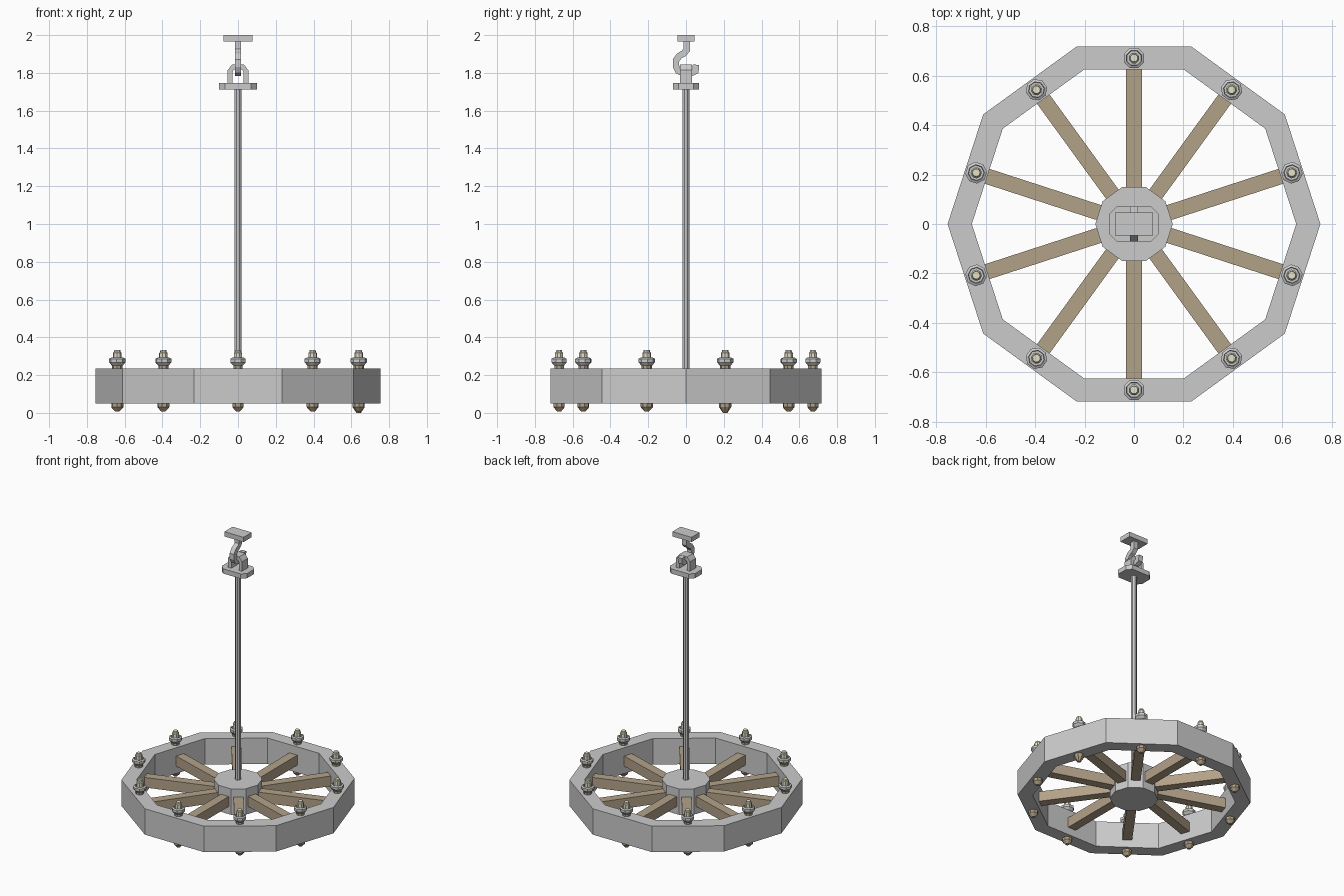
import bpy, bmesh
from math import cos, sin, pi
from mathutils import Vector, Matrix

if "Cube" in bpy.data.objects:
    bpy.data.objects.remove(bpy.data.objects["Cube"])


def material(name, rgb):
    m = bpy.data.materials.new(name)
    m.diffuse_color = (*rgb, 1)
    m.use_nodes = True
    m.node_tree.nodes["Principled BSDF"].inputs["Base Color"].default_value = m.diffuse_color
    return m


WOOD = material("wood", (0.45, 0.36, 0.25))
BRASS = material("tan_metal", (0.45, 0.36, 0.25))
WAX = material("wax", (0.78, 0.76, 0.58))


def finish(name, bm, mat=None):
    bmesh.ops.recalc_face_normals(bm, faces=bm.faces)
    me = bpy.data.meshes.new(name)
    bm.to_mesh(me)
    bm.free()
    ob = bpy.data.objects.new(name, me)
    bpy.context.collection.objects.link(ob)
    if mat:
        me.materials.append(mat)
    return ob


def lathe(name, profile, sides, mat=None, loc=(0, 0, 0), phase=0.0, closed=False):
    """Faceted revolve of (radius, z) points; open profiles get end caps."""
    bm = bmesh.new()
    rings = []
    for r, z in profile:
        rings.append([bm.verts.new((loc[0] + r * cos(phase + 2 * pi * i / sides),
                                    loc[1] + r * sin(phase + 2 * pi * i / sides),
                                    loc[2] + z)) for i in range(sides)])
    pairs = list(zip(rings, rings[1:])) + ([(rings[-1], rings[0])] if closed else [])
    for a, b in pairs:
        for i in range(sides):
            j = (i + 1) % sides
            bm.faces.new((a[i], a[j], b[j], b[i]))
    if not closed:
        bm.faces.new(rings[0])
        bm.faces.new(rings[-1])
    return finish(name, bm, mat)


def box(name, center, size, mat=None, rot=0.0):
    bm = bmesh.new()
    bmesh.ops.create_cube(bm, size=1, matrix=Matrix.Rotation(rot, 4, 'Z')
                          @ Matrix.Translation(center) @ Matrix.Diagonal((*size, 1)))
    return finish(name, bm, mat)


def bent_bar(name, path, thick, width, axis):
    """Flat bar following a path of (u, z); axis 'Y' puts u on y, 'X' on x."""
    bm = bmesh.new()
    pts = [Vector(p) for p in path]
    rings = []
    for i, p in enumerate(pts):
        d0 = (p - pts[i - 1]).normalized() if i else (pts[1] - p).normalized()
        d1 = (pts[i + 1] - p).normalized() if i < len(pts) - 1 else d0
        t = (d0 + d1).normalized()
        n = Vector((-t.y, t.x)) * (thick / 2 / max(t.dot(d0), 0.5))
        ring = []
        for s, w in ((1, 1), (1, -1), (-1, -1), (-1, 1)):
            q, h = p + n * s, w * width / 2
            ring.append(bm.verts.new((h, q.x, q.y) if axis == 'Y' else (q.x, h, q.y)))
        rings.append(ring)
    for a, b in zip(rings, rings[1:]):
        for i in range(4):
            j = (i + 1) % 4
            bm.faces.new((a[i], a[j], b[j], b[i]))
    bm.faces.new(rings[0])
    bm.faces.new(rings[-1])
    return finish(name, bm)


# Wheel: ten-sided rim and hub
lathe("rim", [(0.755, 0.05), (0.755, 0.235), (0.657, 0.235), (0.657, 0.05)], 10, closed=True)
lathe("hub", [(0.157, 0.05), (0.157, 0.235)], 10)

# Spokes, each with a bolt, a cup and a candle at its end
for k in range(10):
    a = pi / 10 + k * pi / 5
    box(f"spoke_{k}", (0.38, 0, 0.14), (0.50, 0.063, 0.072), WOOD, a)
    at = (0.672 * cos(a), 0.672 * sin(a), 0)
    ph = a + pi / 8
    lathe(f"bolt_{k}", [(0.012, 0.008 if k else 0.0), (0.032, 0.03), (0.032, 0.05), (0.027, 0.06),
                        (0.027, 0.262)], 8, BRASS, at, ph)
    lathe(f"candle_cup_{k}", [(0.028, 0.25), (0.044, 0.268), (0.044, 0.286), (0.033, 0.292),
                              (0.031, 0.28)], 8, None, at, ph)
    lathe(f"candle_{k}", [(0.023, 0.26), (0.023, 0.318), (0.018, 0.322), (0.016, 0.332)],
          8, WAX, at, ph)

# Hanging rod
lathe("rod", [(0.019, 0.2), (0.019, 1.72)], 8, phase=pi / 8)

# Chamfered plate on top of the rod
bm = bmesh.new()
outline = [(0.1, 0.04), (0.07, 0.07), (-0.07, 0.07), (-0.1, 0.04),
           (-0.1, -0.04), (-0.07, -0.07), (0.07, -0.07), (0.1, -0.04)]
f = bm.faces.new([bm.verts.new((x, y, 1.712)) for x, y in outline])
up = bmesh.ops.extrude_face_region(bm, geom=[f])
bmesh.ops.translate(bm, vec=(0, 0, 0.034),
                    verts=[v for v in up["geom"] if isinstance(v, bmesh.types.BMVert)])
finish("rod_plate", bm)

# Shackle, hook and ceiling plate
bent_bar("shackle", [(-0.042, 1.74), (-0.042, 1.81), (-0.026, 1.831), (0.026, 1.831),
                     (0.042, 1.81), (0.042, 1.74)], 0.025, 0.066, 'X')
bent_bar("hook", [(0.003, 1.97), (0.003, 1.92), (-0.012, 1.903), (-0.036, 1.89),
                  (-0.053, 1.866), (-0.053, 1.835), (-0.042, 1.812), (-0.02, 1.80),
                  (0.03, 1.80), (0.05, 1.81), (0.053, 1.843)], 0.034, 0.034, 'Y')
box("ceiling_plate", (0, 0, 1.983), (0.152, 0.092, 0.034))
